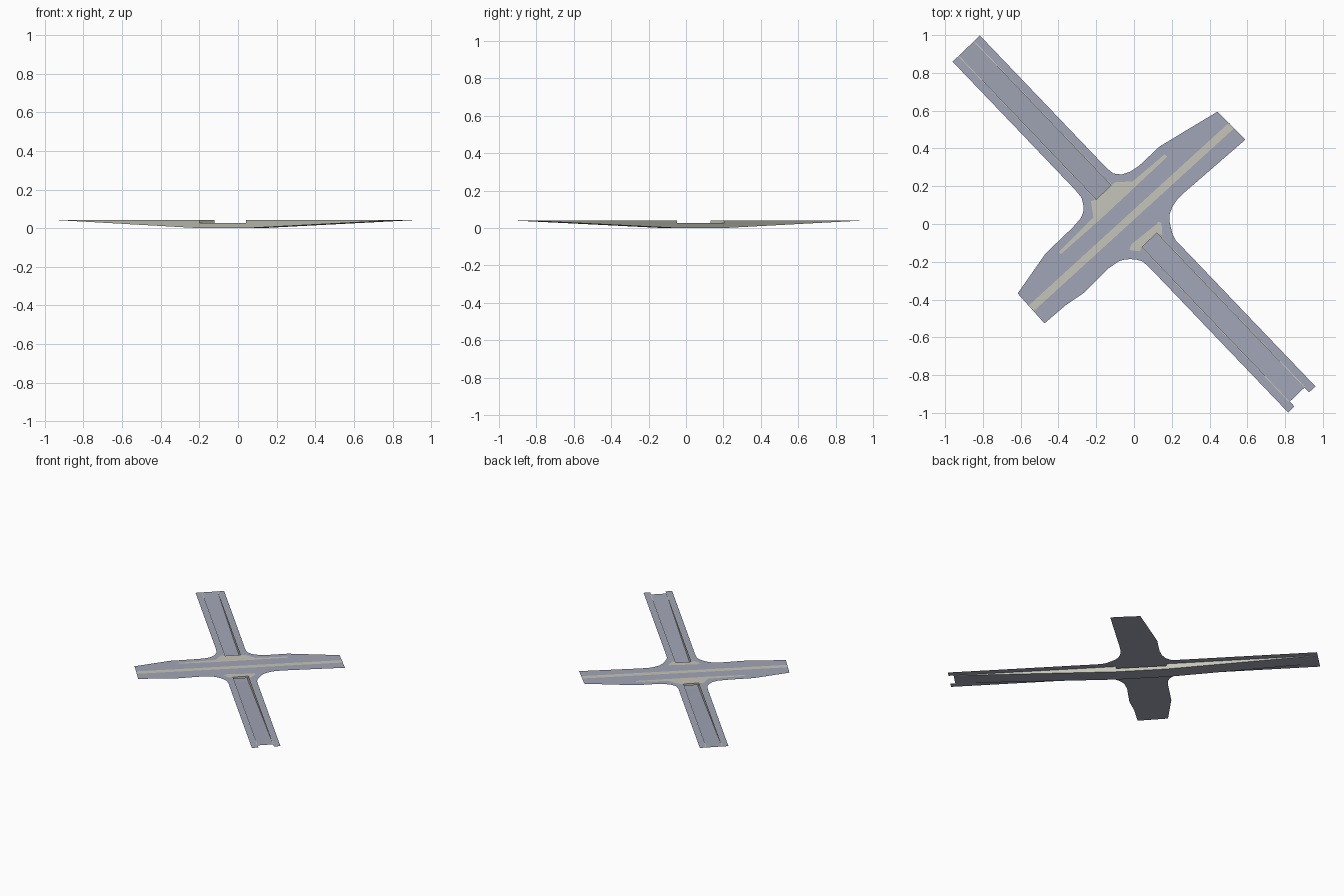
import bpy, bmesh
from mathutils import Vector

if "Cube" in bpy.data.objects:
    bpy.data.objects.remove(bpy.data.objects["Cube"])

TOP, CEIL = 0.041, 0.026          # road level, tunnel ceiling
P0, P1 = -0.232, 0.118            # tunnel portals along the sunken road
E0, E1, LANE = -1.285, 1.25, 1.285  # ends of sunken lane and of side lanes
IN, OUT = 0.054, 0.10             # half widths: sunken lane, whole arm


def A(u, v):
    """Point in the frame of the sunken road (u along, v across)."""
    return (0.691 * u + 0.7225 * v, -0.7225 * u + 0.691 * v)


def material(name, col):
    m = bpy.data.materials.new(name)
    m.diffuse_color = (*col, 1)
    m.use_nodes = True
    m.node_tree.nodes["Principled BSDF"].inputs["Base Color"].default_value = m.diffuse_color
    return m


asphalt = material("asphalt", (0.355, 0.375, 0.465))
concrete = material("pale_concrete", (0.565, 0.555, 0.48))


def sheet(name, polys, mat):
    """Object made of flat polygons; concave ones are triangulated."""
    bm = bmesh.new()
    for poly in polys:
        bm.faces.new([bm.verts.new(p) for p in poly])
    bmesh.ops.remove_doubles(bm, verts=bm.verts, dist=1e-5)
    bmesh.ops.triangulate(bm, faces=[f for f in bm.faces if len(f.verts) > 4])
    for f in bm.faces:
        f.normal_update()
        if f.normal.z < -0.5:
            f.normal_flip()
    me = bpy.data.meshes.new(name)
    bm.to_mesh(me)
    bm.free()
    me.materials.append(mat)
    ob = bpy.data.objects.new(name, me)
    bpy.context.collection.objects.link(ob)
    return ob


def at(pts, z):
    return [(x, y, z) for x, y in pts]


# Road surface: crossing road with flared ends, plus side lanes on both arms
outline = [
    (0.442, 0.595), (0.59, 0.447), (0.267, 0.167), (0.225, 0.125), (0.204, 0.093),
    (0.188, 0.05), (0.188, 0.013), (0.204, -0.055), (0.22, -0.085),
    A(0.26, OUT), A(LANE, OUT), A(LANE, IN), A(P1, IN),
    A(P1, -IN), A(LANE, -IN), A(LANE, -OUT), A(0.222, -OUT),
    (0.045, -0.198), (0.015, -0.189), (-0.018, -0.186), (-0.05, -0.188),
    (-0.082, -0.198), (-0.135, -0.235), (-0.262, -0.362), (-0.362, -0.43),
    (-0.474, -0.526), (-0.616, -0.368), (-0.468, -0.156), (-0.325, -0.019),
    (-0.283, 0.029), (-0.269, 0.06), (-0.267, 0.095), (-0.278, 0.14),
    A(-0.35, -OUT), A(E0, -OUT), A(E0, -IN), A(P0, -IN),
    A(P0, IN), A(E0, IN), A(E0, OUT), A(-0.31, OUT),
    (-0.108, 0.267), (-0.066, 0.262), (-0.018, 0.278), (0.029, 0.31), (0.135, 0.41),
]
sheet("road_surface", [at(outline, TOP)], asphalt)

# Sunken lane: ramp down, tunnel floor, ramp up
path = [(E0, TOP), (P0, 0), (P1, 0), (E1, TOP)]
sheet("sunken_lane", [
    [(*A(a, -IN), za), (*A(b, -IN), zb), (*A(b, IN), zb), (*A(a, IN), za)]
    for (a, za), (b, zb) in zip(path, path[1:])], asphalt)

# Retaining walls, tunnel walls, portals and ceiling
walls = []
for v in (-IN, IN):
    walls.append([(*A(E0, v), TOP), (*A(P0, v), 0), (*A(P0, v), TOP)])
    walls.append([(*A(P0, v), 0), (*A(P1, v), 0), (*A(P1, v), CEIL), (*A(P0, v), CEIL)])
    walls.append([(*A(P1, v), 0), (*A(E1, v), TOP), (*A(P1, v), TOP)])
for u in (P0, P1):
    walls.append([(*A(u, -IN), CEIL), (*A(u, IN), CEIL), (*A(u, IN), TOP), (*A(u, -IN), TOP)])
walls.append(at([A(P0, -IN), A(P1, -IN), A(P1, IN), A(P0, IN)], CEIL))
sheet("underpass_walls", walls, concrete)

# Thin wall tops beside the sunken lane
sheet("wall_tops", [
    at([A(a, s * IN), A(b, s * IN), A(b, s * (IN + 0.005)), A(a, s * (IN + 0.005))], TOP + 0.001)
    for s in (-1, 1) for a, b in ((E0, P0), (P1, E1))], concrete)

# Median stripe along the crossing road
a, b = Vector((-0.545, -0.447)), Vector((0.516, 0.521))
side = (b - a).normalized().orthogonal() * 0.02
sheet("median_stripe", [at([a - side, b - side, b + side, a + side], TOP + 0.001)], concrete)

# Painted islands around the portals
north_island = [
    (-0.398, -0.147), (-0.215, 0.035), (-0.228, 0.12), A(P0, -IN), A(P0, IN),
    (-0.098, 0.222), (-0.008, 0.225), (0.161, 0.368), (0.177, 0.357),
    (-0.024, 0.168), (-0.183, 0.02), (-0.388, -0.16)]
south_island = [
    (-0.024, -0.138), (0.03, -0.145), A(P1, -IN), A(P1, IN),
    (0.15, -0.058), (0.146, 0.005), (0.13, 0.013), (0.118, -0.002), (-0.015, -0.108)]
sheet("painted_islands", [at(north_island, TOP + 0.001), at(south_island, TOP + 0.001)], concrete)
